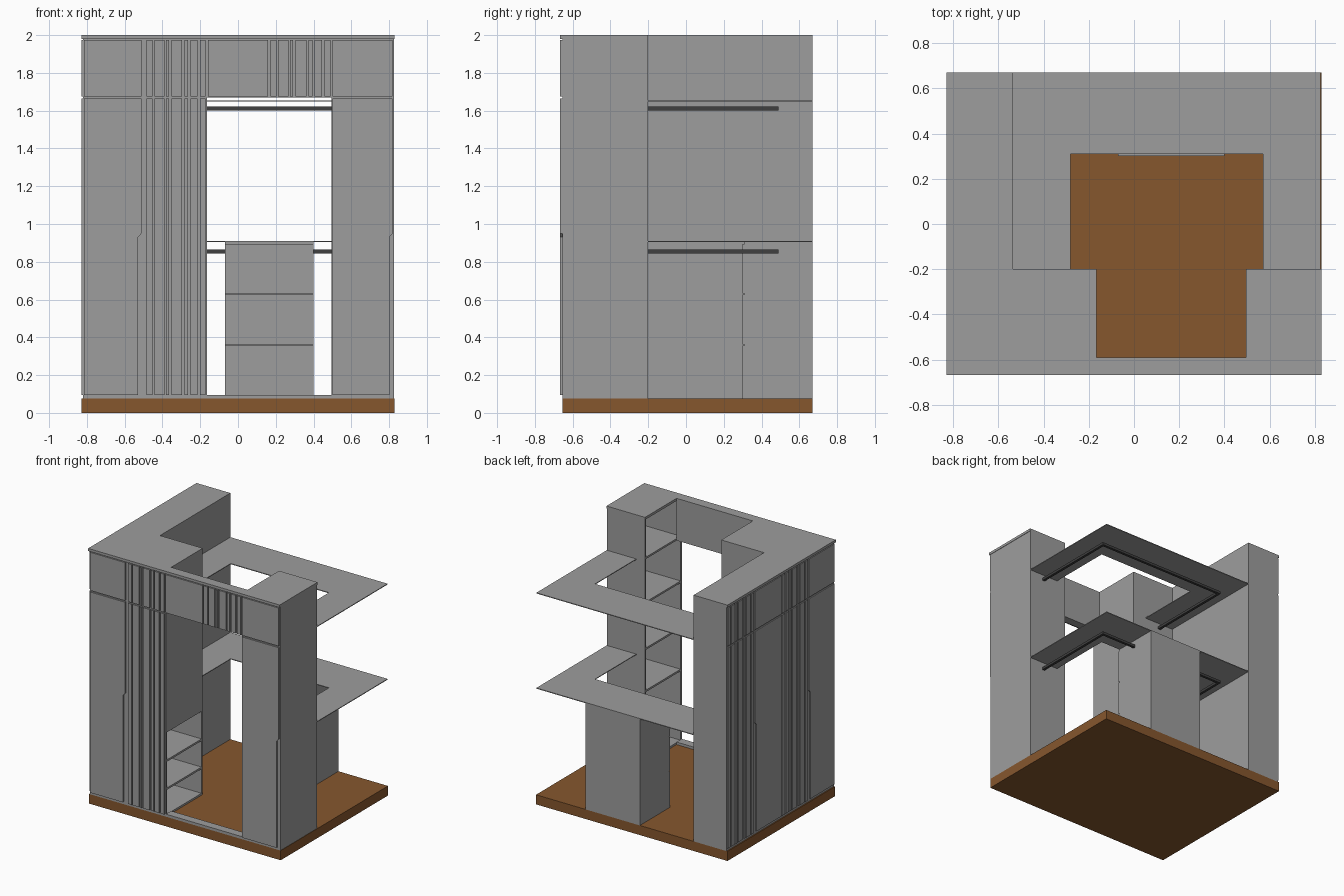
import bpy, bmesh
from mathutils import Vector

cube = bpy.data.objects.get("Cube")
if cube:
    bpy.data.objects.remove(cube, do_unlink=True)


def material(name, rgb):
    m = bpy.data.materials.new(name)
    m.use_nodes = True
    m.diffuse_color = (*rgb, 1)
    m.node_tree.nodes["Principled BSDF"].inputs["Base Color"].default_value = (*rgb, 1)
    return m


GREY = material("cabinet_grey", (0.34, 0.34, 0.34))
BROWN = material("floor_brown", (0.24, 0.095, 0.027))
DARK = material("rail_dark_grey", (0.05, 0.05, 0.05))


def prism(name, outline, offset, mat=GREY):
    """Extrude a flat outline of 3D points along an offset."""
    bm = bmesh.new()
    face = bm.faces.new([bm.verts.new(p) for p in outline])
    out = bmesh.ops.extrude_face_region(bm, geom=[face])
    moved = [v for v in out["geom"] if isinstance(v, bmesh.types.BMVert)]
    bmesh.ops.translate(bm, verts=moved, vec=Vector(offset))
    bmesh.ops.recalc_face_normals(bm, faces=bm.faces)
    mesh = bpy.data.meshes.new(name)
    bm.to_mesh(mesh)
    bm.free()
    mesh.materials.append(mat)
    obj = bpy.data.objects.new(name, mesh)
    bpy.context.collection.objects.link(obj)
    return obj


def box(name, x0, x1, y0, y1, z0, z1, mat=GREY):
    return prism(name, [(x0, y0, z0), (x1, y0, z0), (x1, y1, z0), (x0, y1, z0)],
                 (0, 0, z1 - z0), mat)


# Main levels and lines of the layout
L, R, BACK, FRONT = -0.82, 0.825, 0.67, -0.655
DOOR_L, DOOR_R, INNER = -0.165, 0.495, -0.2
BASE, PLINTH, SPLIT, CAP, TOP = 0.075, 0.095, 1.67, 1.98, 2.0
WING, T = -0.535, 0.015

box("floor", -0.828, 0.828, FRONT, BACK, 0, BASE, BROWN)

# Left wing and solid part of the left tower
box("left_wing", L, WING, INNER, BACK, BASE, CAP)
box("left_tower_body", L, -0.5, FRONT, INNER, BASE, CAP)

# Open shelves in the left tower, closed above
box("left_shelf_front", -0.5, DOOR_L, FRONT, FRONT + T, BASE, CAP)
box("left_shelf_back", -0.5, DOOR_L, INNER - T, INNER, BASE, CAP)
box("left_upper_cupboard", -0.5, DOOR_L, FRONT + T, INNER - T, 0.73, CAP)
for z in (BASE, 0.28, 0.5):
    box("left_shelf", -0.5, DOOR_L, FRONT + T, INNER - T, z, z + T)

# Right tower with open shelves facing the doorway
box("right_tower_side", R - T, R, FRONT, INNER, BASE, CAP)
box("right_tower_front", DOOR_R, R - T, FRONT, FRONT + T, BASE, CAP)
box("right_tower_back", DOOR_R, R - T, INNER - T, INNER, BASE, CAP)
for z in (BASE, 0.32, 0.63, 0.96, 1.32, SPLIT):
    box("right_shelf", DOOR_R, R - T, FRONT + T, INNER - T, z, z + T)

# Lintel and sill of the doorway
box("lintel", DOOR_L, DOOR_R, FRONT, -0.59, SPLIT, CAP)
box("sill", DOOR_L, DOOR_R, FRONT, -0.59, BASE, PLINTH)

# Cap board following the whole cabinet from above
cap = [(-0.828, -0.668), (0.828, -0.668), (0.828, INNER), (DOOR_R, INNER),
       (DOOR_R, -0.59), (DOOR_L, -0.59), (DOOR_L, INNER), (WING, INNER),
       (WING, BACK), (-0.828, BACK)]
prism("cap_board", [(x, y, CAP) for x, y in cap], (0, 0, TOP - CAP))


# Door plates: u runs along the wall, the place function maps it to 3D
def on_front(u, z):
    return (u, FRONT, z)


def on_side(u, z):
    return (L, u, z)


WALLS = {on_front: (0, -0.013, 0), on_side: (-0.008, 0, 0)}
SLATS = ((0, 0.1), (0.13, 0.3), (0.33, 0.38), (0.42, 0.6), (0.64, 0.7),
         (0.74, 0.86), (0.9, 1))


def plate(name, place, pts):
    prism(name, [place(u, z) for u, z in pts], WALLS[place])


def slatted(place, u0, u1, z0, z1):
    for a, b in SLATS:
        ua, ub = u0 + a * (u1 - u0), u0 + b * (u1 - u0)
        plate("slat", place, [(ua, z0), (ub, z0), (ub, z1), (ua, z1)])


def plain(place, u0, u1, z0, z1, grip):
    # Tall doors are narrower below the finger grip
    if grip:
        pts = [(u0, z0), (u1 - 0.018, z0), (u1 - 0.018, 0.93), (u1, 0.95), (u1, z1), (u0, z1)]
    else:
        pts = [(u0, z0), (u1, z0), (u1, z1), (u0, z1)]
    plate("door_panel", place, pts)


G = 0.006
for place, spans in (
        (on_front, ((L, -0.505, 0, 1), (-0.49, DOOR_L, 1, 1), (DOOR_L, 0.165, 0, 0),
                    (0.165, DOOR_R, 1, 0), (DOOR_R, R, 0, 1))),
        (on_side, ((FRONT, -0.33, 0, 1), (-0.33, 0, 1, 1), (0, 0.335, 0, 1),
                   (0.335, BACK, 1, 1)))):
    for u0, u1, slats, tall in spans:
        rows = [(SPLIT + G, CAP - G, False)]
        if tall:
            rows.append((PLINTH, SPLIT - G, True))
        for z0, z1, grip in rows:
            if slats:
                slatted(place, u0 + G, u1 - G, z0, z1)
            else:
                plain(place, u0 + G, u1 - G, z0, z1, grip)

# Thin U-shaped worktop and upper shelf, each with a rail beneath
ring = [(WING, INNER), (-0.28, INNER), (-0.28, 0.31), (0.57, 0.31),
        (0.57, INNER), (R, INNER), (R, BACK), (WING, BACK)]
for name, z, rail in (("worktop", 0.908, 0.845), ("upper_shelf", 1.652, 1.602)):
    prism(name, [(x, y, z - 0.003) for x, y in ring], (0, 0, 0.006))
    for x in (-0.41, 0.70):
        box(name + "_side_rail", x - 0.01, x + 0.01, INNER, 0.47, rail, rail + 0.02, DARK)
    box(name + "_back_rail", -0.42, 0.71, 0.47, 0.49, rail, rail + 0.02, DARK)

# Drawer unit with three fronts separated by narrow gaps
box("drawer_unit", -0.07, 0.4, 0.31, BACK, BASE, 0.905)
for z0, z1 in ((BASE, 0.357), (0.363, 0.627), (0.633, 0.893)):
    box("drawer_front", -0.07, 0.4, 0.3, 0.31, z0, z1)
